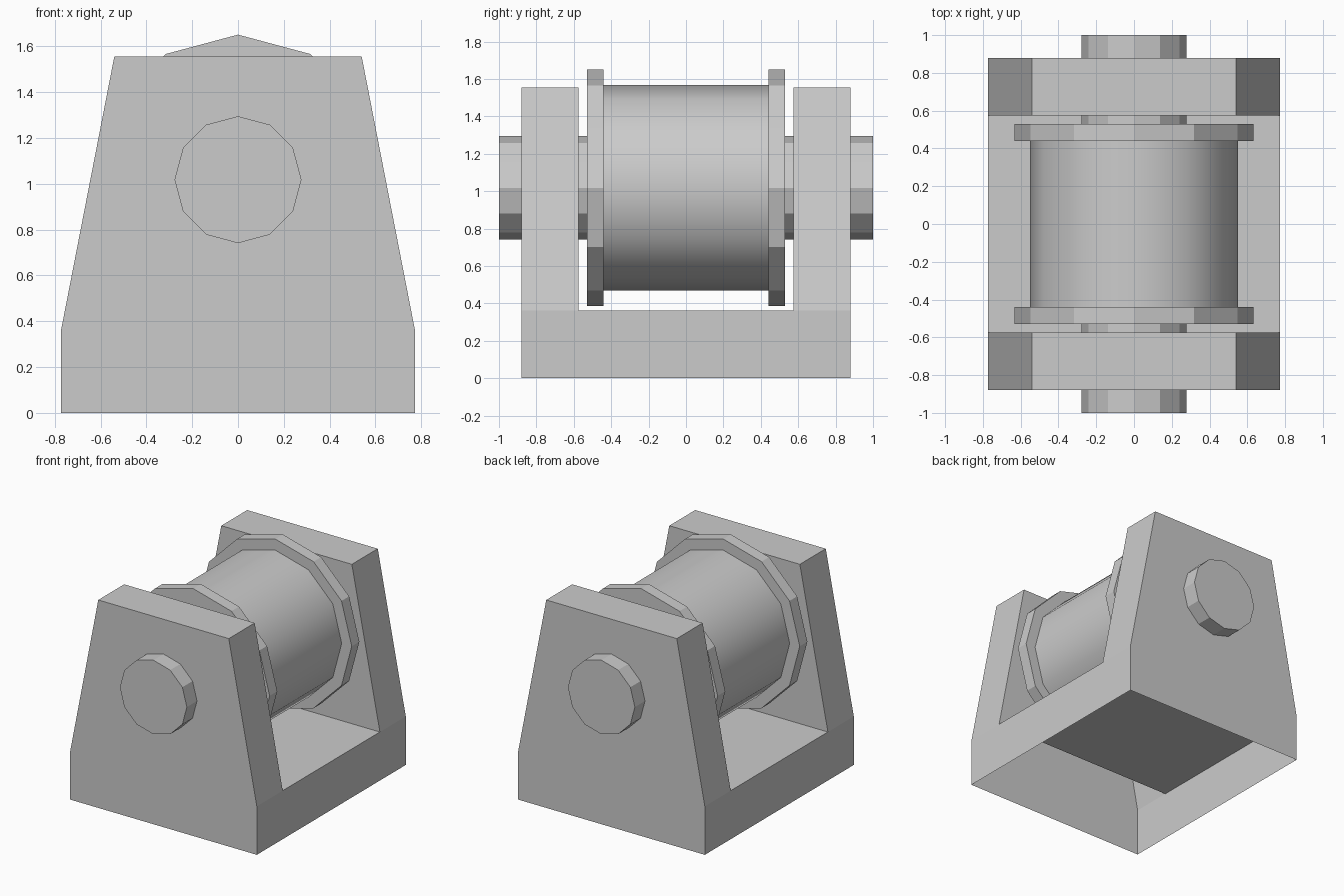
import bpy, bmesh, math
from mathutils import Matrix

if "Cube" in bpy.data.objects:
    bpy.data.objects.remove(bpy.data.objects["Cube"])

AXLE_Z = 1.018


def finish(name, bm, smooth_angle=None):
    bmesh.ops.recalc_face_normals(bm, faces=bm.faces)
    me = bpy.data.meshes.new(name)
    bm.to_mesh(me)
    bm.free()
    ob = bpy.data.objects.new(name, me)
    bpy.context.collection.objects.link(ob)
    if smooth_angle:
        bpy.ops.object.select_all(action='DESELECT')
        ob.select_set(True)
        bpy.context.view_layer.objects.active = ob
        bpy.ops.object.shade_smooth_by_angle(angle=math.radians(smooth_angle))
    return ob


def roller(name, radius, y0, y1, caps=True, smooth_angle=None):
    """Twelve-sided cylinder lying along y on the axle line."""
    bm = bmesh.new()
    mat = Matrix.Translation((0, (y0 + y1) / 2, AXLE_Z)) @ Matrix.Rotation(math.pi / 2, 4, 'X')
    bmesh.ops.create_cone(bm, cap_ends=caps, segments=12, radius1=radius,
                          radius2=radius, depth=y1 - y0, matrix=mat)
    return finish(name, bm, smooth_angle)


# U-shaped bracket: hollow shell, open underneath, cheeks tapering upward
FLOOR, TOP, OUT, INN = 0.363, 1.555, 0.88, 0.574
profile = [(-OUT, 0), (-OUT, FLOOR), (-OUT, TOP), (-INN, TOP), (-INN, FLOOR),
           (INN, FLOOR), (INN, TOP), (OUT, TOP), (OUT, FLOOR), (OUT, 0)]
bm = bmesh.new()
sides = []
for s in (-1, 1):
    vs = [bm.verts.new((s * (0.54 if z == TOP else 0.772), y, z)) for y, z in profile]
    sides.append(vs)
    for loop in ((0, 1, 4, 5, 8, 9), (1, 2, 3, 4), (5, 6, 7, 8)):
        bm.faces.new([vs[i] for i in loop])
left, right = sides
for i in range(len(profile) - 1):
    bm.faces.new((left[i], left[i + 1], right[i + 1], right[i]))
finish("bracket", bm)

# Axle pin through both cheeks
roller("axle_pin", 0.277, -1.0, 1.0)

# Smooth drum between two flat-sided flanges
roller("drum", 0.55, -0.442, 0.442, caps=False, smooth_angle=40)
roller("front_flange", 0.633, -0.53, -0.44)
roller("back_flange", 0.633, 0.44, 0.53)
